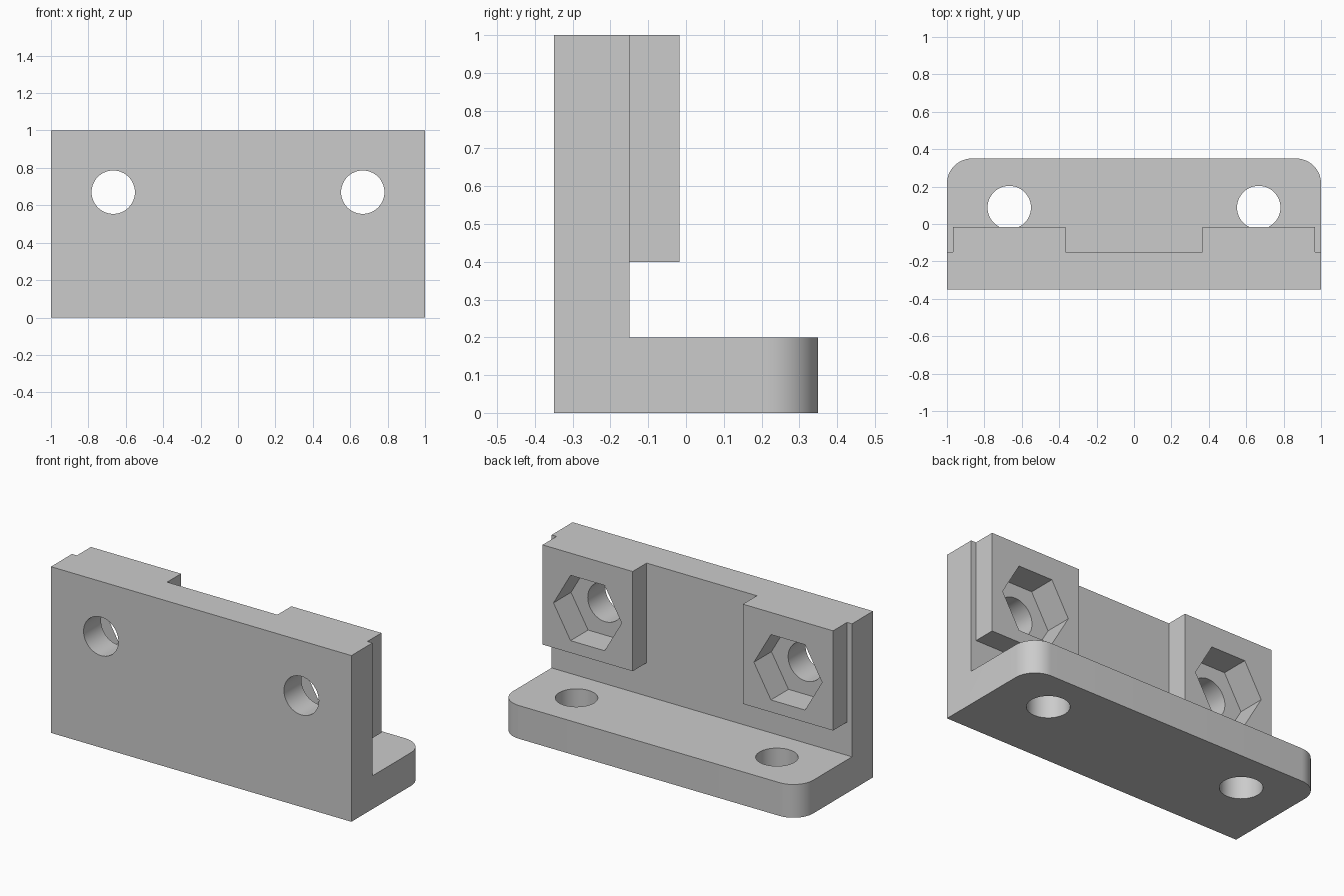
import bpy, bmesh, math
from mathutils import Matrix, Vector

cube = bpy.data.objects.get("Cube")
if cube:
    bpy.data.objects.remove(cube, do_unlink=True)

grey = bpy.data.materials.new("plain grey")
grey.use_nodes = True
colour = (0.6, 0.6, 0.6, 1)
grey.diffuse_color = colour
grey.node_tree.nodes["Principled BSDF"].inputs["Base Color"].default_value = colour

HOLE_X = 0.667      # bolt spacing from the middle
HOLE_R = 0.116
WALL_Z = 0.67       # height of the wall bolts
PAD_Y = -0.017      # back face of the nut pads


def finish(bm, name):
    bmesh.ops.recalc_face_normals(bm, faces=bm.faces)
    mesh = bpy.data.meshes.new(name)
    bm.to_mesh(mesh)
    bm.free()
    mesh.materials.append(grey)
    obj = bpy.data.objects.new(name, mesh)
    bpy.context.collection.objects.link(obj)
    return obj


def box(name, low, high):
    low, high = Vector(low), Vector(high)
    bm = bmesh.new()
    bmesh.ops.create_cube(bm, size=1)
    for v in bm.verts:
        v.co = (low + high) / 2 + v.co * (high - low)
    return finish(bm, name)


def prism(name, sides, radius, depth, centre, along_y=False):
    bm = bmesh.new()
    bmesh.ops.create_cone(bm, cap_ends=True, segments=sides, radius1=radius,
                          radius2=radius, depth=depth)
    # first corner points along x, so a hexagon gets a flat top
    corner = max(bm.verts, key=lambda v: v.co.x + v.co.z * 0.001).co
    turn = Matrix.Rotation(-math.atan2(corner.y, corner.x), 4, 'Z')
    tilt = Matrix.Rotation(math.pi / 2 if along_y else 0, 4, 'X')
    bm.transform(Matrix.Translation(centre) @ tilt @ turn)
    return finish(bm, name)


def combine(target, tool, operation):
    bpy.context.view_layer.objects.active = target
    mod = target.modifiers.new(tool.name, 'BOOLEAN')
    mod.operation = operation
    mod.solver = 'EXACT'
    mod.object = tool
    bpy.ops.object.modifier_apply(modifier=mod.name)
    bpy.data.objects.remove(tool, do_unlink=True)


# L-shaped body, extruded across x
profile = [(-0.35, 0), (0.35, 0), (0.35, 0.2), (-0.15, 0.2), (-0.15, 1), (-0.35, 1)]
bm = bmesh.new()
face = bm.faces.new([bm.verts.new((-1, y, z)) for y, z in profile])
side = bmesh.ops.extrude_face_region(bm, geom=[face])
moved = [g for g in side["geom"] if isinstance(g, bmesh.types.BMVert)]
bmesh.ops.translate(bm, verts=moved, vec=(2, 0, 0))
# rounded back corners of the foot
corners = [e for e in bm.edges
           if all(v.co.y > 0.3 for v in e.verts)
           and abs(e.verts[0].co.z - e.verts[1].co.z) > 0.1]
bmesh.ops.bevel(bm, geom=corners, offset=0.133, segments=12, profile=0.5,
                affect='EDGES')
bracket = finish(bm, "bracket")

for s in (-1, 1):
    x = s * HOLE_X
    # nut pad on the back of the wall
    combine(bracket, box("nut_pad", (x - 0.3, -0.25, 0.4), (x + 0.3, PAD_Y, 1)), 'UNION')
    # hexagonal nut pocket, wall bolt hole, foot bolt hole
    pocket = prism("nut_pocket", 6, 0.227, 0.334, (x, PAD_Y, WALL_Z), True)
    combine(bracket, pocket, 'DIFFERENCE')
    wall_hole = prism("wall_hole", 48, HOLE_R, 1, (x, -0.3, WALL_Z), True)
    combine(bracket, wall_hole, 'DIFFERENCE')
    foot_hole = prism("foot_hole", 48, HOLE_R, 0.5, (x, 0.088, 0.1))
    combine(bracket, foot_hole, 'DIFFERENCE')

# smooth the curves, keep the edges sharp
bpy.ops.object.select_all(action='DESELECT')
bracket.select_set(True)
bpy.context.view_layer.objects.active = bracket
bpy.ops.object.shade_smooth_by_angle(angle=math.radians(30))
